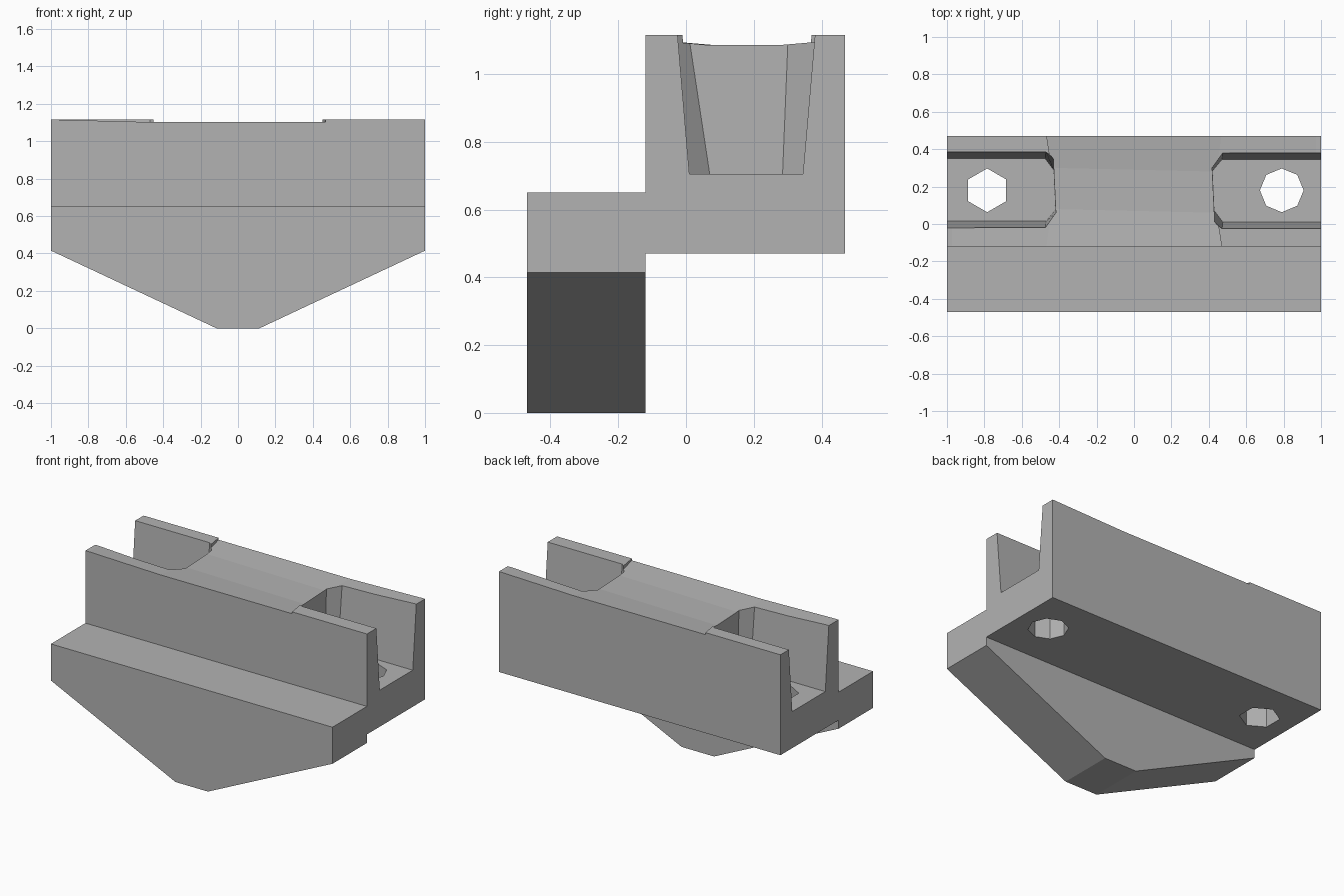
import bpy, bmesh, math

if "Cube" in bpy.data.objects:
    bpy.data.objects.remove(bpy.data.objects["Cube"])

MID_Y = 0.18  # centre line of the rear channel block

grey = bpy.data.materials.new("plain grey")
grey.use_nodes = True
colour = (0.45, 0.45, 0.45, 1)
grey.diffuse_color = colour
grey.node_tree.nodes["Principled BSDF"].inputs["Base Color"].default_value = colour


def finish(name, bm):
    bmesh.ops.recalc_face_normals(bm, faces=bm.faces)
    mesh = bpy.data.meshes.new(name)
    bm.to_mesh(mesh)
    bm.free()
    obj = bpy.data.objects.new(name, mesh)
    bpy.context.collection.objects.link(obj)
    mesh.materials.append(grey)
    return obj


def loft(name, lower, upper):
    """Closed solid between two matching outlines."""
    bm = bmesh.new()
    a = [bm.verts.new(p) for p in lower]
    b = [bm.verts.new(p) for p in upper]
    bm.faces.new(a)
    bm.faces.new(b)
    for i in range(len(a)):
        j = (i + 1) % len(a)
        bm.faces.new((a[i], a[j], b[j], b[i]))
    return finish(name, bm)


def spin(p):
    """Half turn about the vertical line through the channel centre."""
    return (-p[0], 2 * MID_Y - p[1], p[2])


# Stepped body extruded along its length
profile = [(-0.47, 0), (-0.12, 0), (-0.12, 0.47), (0.47, 0.47),
           (0.47, 1.115), (-0.12, 1.115), (-0.12, 0.65), (-0.47, 0.65)]
body = loft("stepped_clamp_body", [(-1, y, z) for y, z in profile],
            [(1, y, z) for y, z in profile])
cutters = []

# Sloping lower corners of the front plate
for s in (-1, 1):
    wedge = [(s * 0.115, 0), (s, 0.415), (s * 1.2, 0.415),
             (s * 1.2, -0.2), (s * 0.115, -0.2)]
    cutters.append(loft("wedge_cutter", [(x, -0.6, z) for x, z in wedge],
                        [(x, 0, z) for x, z in wedge]))

# Flared pockets with chamfered inner corners, open at each end
floor = [(1.1, 0.01), (0.475, 0.01), (0.43, 0.07),
         (0.42, 0.285), (0.47, 0.345), (1.1, 0.345)]
rim = [(1.1, -0.032), (0.47, -0.032), (0.432, -0.005),
       (0.417, 0.305), (0.475, 0.388), (1.1, 0.388)]
lower = [(x, y, 0.705) for x, y in floor]
upper = [(x, y, 1.2) for x, y in rim]
cutters.append(loft("pocket_cutter", lower, upper))
cutters.append(loft("pocket_cutter", [spin(p) for p in lower],
                    [spin(p) for p in upper]))

# Bolt holes
for x, sides in ((-0.785, 6), (0.79, 8)):
    ring = [(x + 0.117 * math.cos(math.tau * i / sides + math.pi / 2),
             MID_Y + 0.117 * math.sin(math.tau * i / sides + math.pi / 2))
            for i in range(sides)]
    cutters.append(loft("hole_cutter", [(px, py, 0.3) for px, py in ring],
                        [(px, py, 0.9) for px, py in ring]))

# Shallow dished saddle across the top
bm = bmesh.new()
half = [(-1.01, -0.13, 1.117), (-1.01, 0, 1.117), (-0.47, -0.13, 1.103),
        (-0.44, 0.08, 1.086), (0.47, -0.13, 1.104), (0.44, 0.06, 1.086)]
a, b, c, d, e, f = [bm.verts.new(p) for p in half]
a2, b2, c2, d2, e2, f2 = [bm.verts.new(spin(p)) for p in half]
for face in ((a, c, d, b), (c, e, f, d), (d, f, d2, f2),
             (a2, c2, d2, b2), (c2, e2, f2, d2)):
    bm.faces.new(face)
bmesh.ops.recalc_face_normals(bm, faces=bm.faces)
top = bmesh.ops.extrude_face_region(bm, geom=bm.faces[:], use_keep_orig=True)
for v in top["geom"]:
    if isinstance(v, bmesh.types.BMVert):
        v.co.z = 1.3
cutters.append(finish("saddle_cutter", bm))

# Cut everything from the body, then drop the cutters
for cutter in cutters:
    cutter.hide_render = True
    mod = body.modifiers.new("cut", "BOOLEAN")
    mod.operation = "DIFFERENCE"
    mod.solver = "EXACT"
    mod.object = cutter
graph = bpy.context.evaluated_depsgraph_get()
result = bpy.data.meshes.new_from_object(body.evaluated_get(graph))
body.modifiers.clear()
body.data = result
result.materials.clear()
result.materials.append(grey)
for cutter in cutters:
    bpy.data.objects.remove(cutter)
